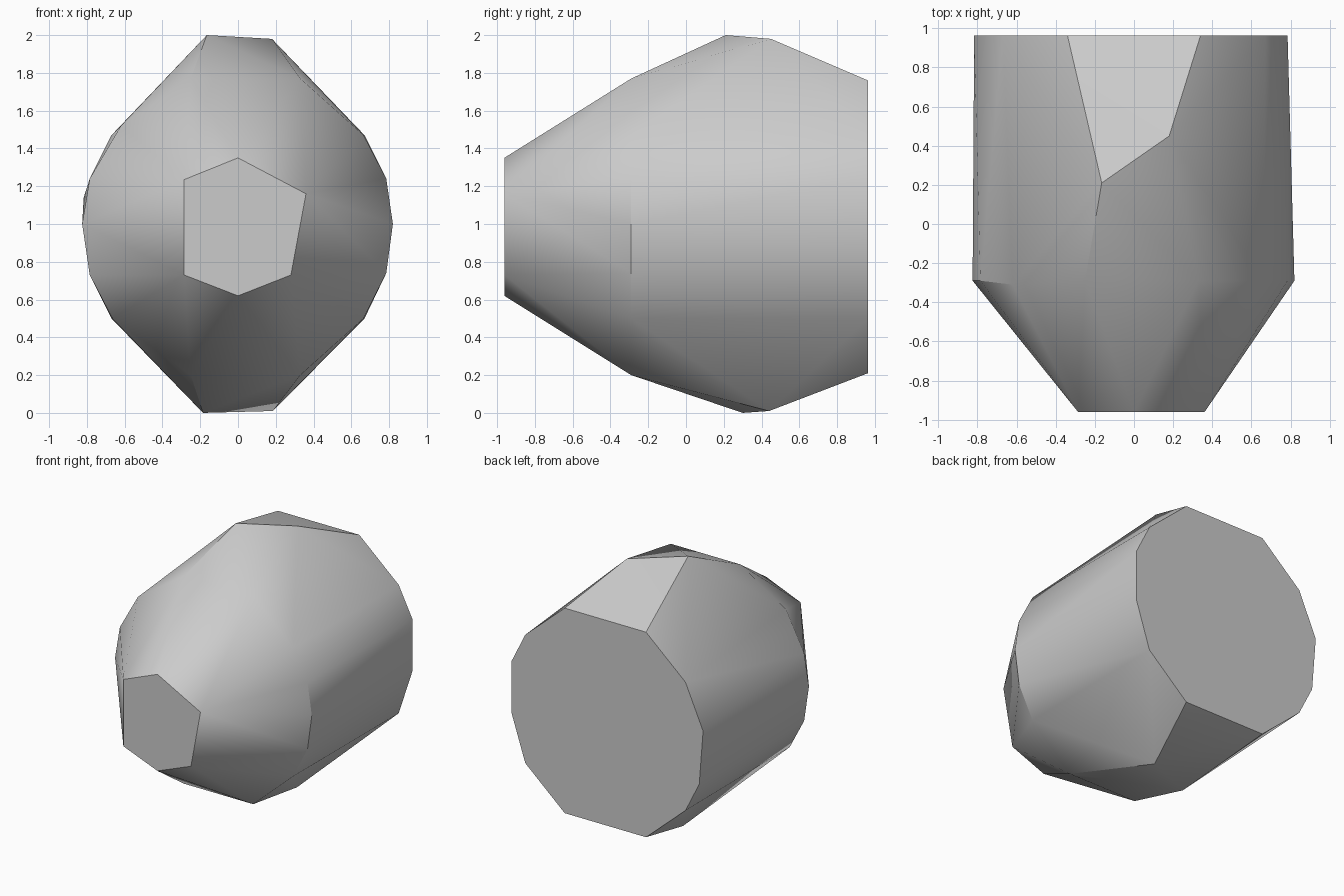
import bpy, bmesh, math

if "Cube" in bpy.data.objects:
    bpy.data.objects.remove(bpy.data.objects["Cube"])

# Cross-sections of the boulder as (x, z), front to back
front_face = [(0, 1.35), (.36, 1.16), (.28, .73), (0, .62), (-.285, .73), (-.285, 1.235)]
shoulder = [(.33, 1.77), (.665, 1.47), (.785, 1.24), (.82, 1.0), (.785, .74), (.665, .5),
            (.33, .2), (-.25, .2), (-.665, .5), (-.785, .73), (-.825, 1.0), (-.785, 1.24),
            (-.25, 1.77)]
back_face = [(.34, 1.76), (.67, 1.47), (.785, 1.24), (.785, .85), (.67, .5), (.34, .21),
             (-.34, .21), (-.67, .5), (-.785, .73), (-.817, 1.14), (-.67, 1.47), (-.34, 1.76)]
# Ridge corners above and below, and one chipped shoulder corner
corners = [(-.165, .21, 2), (.18, .45, 1.98), (-.185, .3, 0), (.185, .44, .01),
           (-.62, -.31, 1.52)]

bm = bmesh.new()
for y, section in ((-.962, front_face), (-.29, shoulder), (.963, back_face)):
    for x, z in section:
        bm.verts.new((x, y, z))
for corner in corners:
    bm.verts.new(corner)

# Wrap the sections in a faceted shell
hull = bmesh.ops.convex_hull(bm, input=bm.verts[:])
loose = [v for v in bm.verts if not v.link_faces]
bmesh.ops.delete(bm, geom=loose, context='VERTS')
bmesh.ops.dissolve_limit(bm, angle_limit=math.radians(0.5), verts=bm.verts[:], edges=bm.edges[:])
bmesh.ops.recalc_face_normals(bm, faces=bm.faces[:])

mesh = bpy.data.meshes.new("boulder")
bm.to_mesh(mesh)
bm.free()
boulder = bpy.data.objects.new("boulder", mesh)
bpy.context.collection.objects.link(boulder)

# Plain grey
grey = bpy.data.materials.new("light grey")
grey.diffuse_color = (.6, .6, .6, 1)
grey.use_nodes = True
grey.node_tree.nodes["Principled BSDF"].inputs["Base Color"].default_value = grey.diffuse_color
mesh.materials.append(grey)

# Smooth flanks, crisp ends
bpy.context.view_layer.objects.active = boulder
boulder.select_set(True)
bpy.ops.object.shade_smooth_by_angle(angle=math.radians(32))
